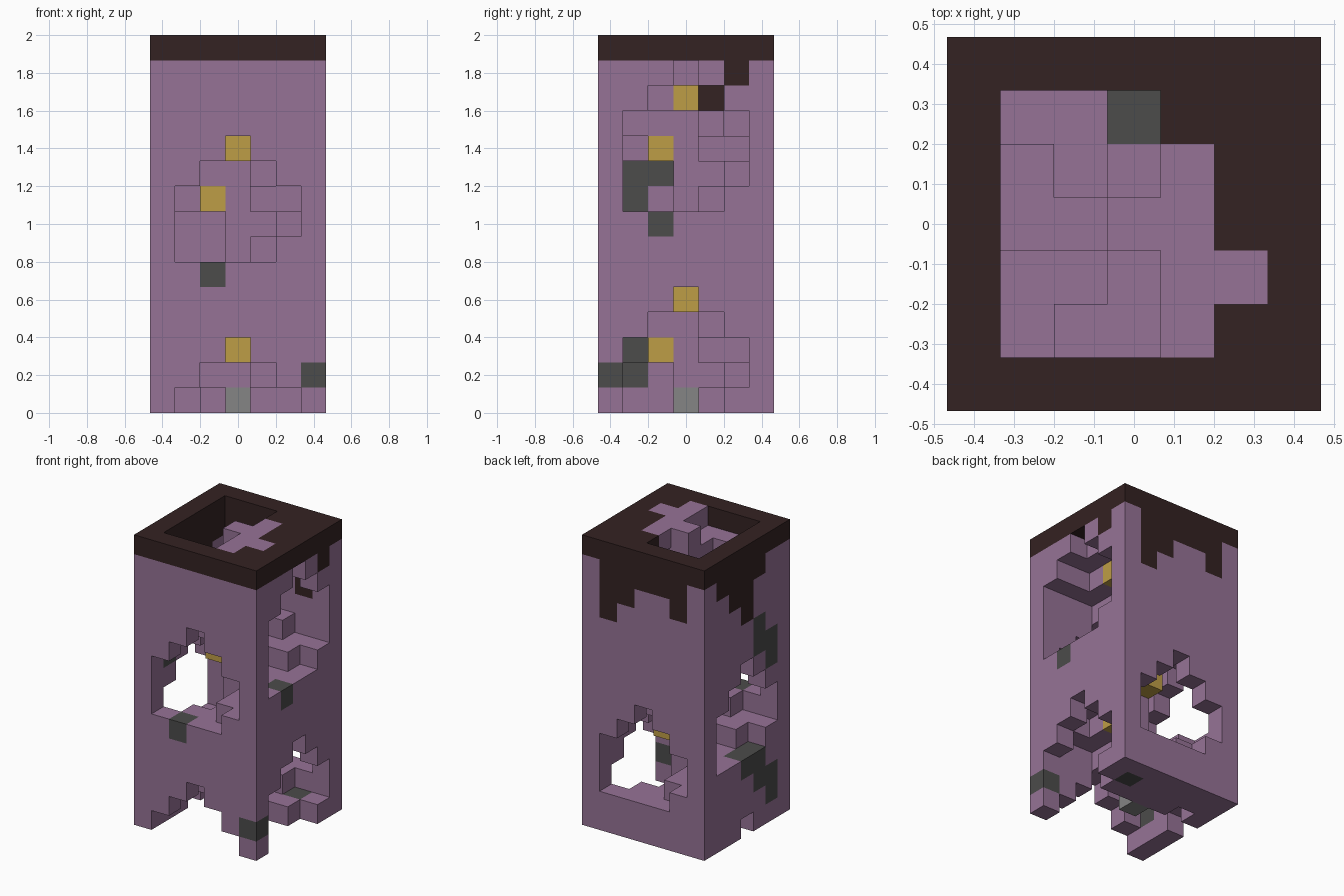
import bpy
import bmesh
from mathutils import Vector

if "Cube" in bpy.data.objects:
    bpy.data.objects.remove(bpy.data.objects["Cube"], do_unlink=True)

WIDE, HIGH = 7, 15
UNIT = 2 / HIGH
MID = WIDE // 2
LAST = WIDE - 1

COLOURS = {
    "purple": (0.305, 0.171, 0.305),
    "dark_brown": (0.034, 0.016, 0.016),
    "gold": (0.515, 0.337, 0.061),
    "dark_grey": (0.072, 0.072, 0.070),
    "light_grey": (0.235, 0.235, 0.235),
}
SLOT = {name: n for n, name in enumerate(COLOURS)}
MATERIALS = []
for name, rgb in COLOURS.items():
    mat = bpy.data.materials.new(name)
    mat.use_nodes = True
    mat.diffuse_color = (*rgb, 1)
    bsdf = next(n for n in mat.node_tree.nodes if n.type == "BSDF_PRINCIPLED")
    bsdf.inputs["Base Color"].default_value = (*rgb, 1)
    bsdf.inputs["Roughness"].default_value = 0.9
    MATERIALS.append(mat)


def on_side(side, u):
    """Wall block column on a side, counted from the left as seen from outside."""
    return {"front": (u, 0), "right": (LAST, u),
            "back": (LAST - u, LAST), "left": (0, LAST - u)}[side]


# Square hollow tower wall
walls = {(x, y, z) for x in range(WIDE) for y in range(WIDE) for z in range(HIGH)
         if x in (0, LAST) or y in (0, LAST)}


# Stepped arch windows, climbing round the tower
def cut_window(side, peak):
    rows = [(3, 3), (2, 4), (1, 5), (1, 5), (1, 4)]
    for drop, (first, last) in enumerate(rows):
        for u in range(first, last + 1):
            walls.discard((*on_side(side, u), peak - drop))


for side, peak in (("left", 0), ("front", 2), ("right", 4), ("back", 6),
                   ("left", 8), ("front", 10), ("right", 12), ("right", 13)):
    cut_window(side, peak)

# Centre post
post = {(MID, MID, z) for z in range(HIGH)}

# Spiral steps, eight to a turn and three blocks thick, with hanging lamps
steps, lamps = set(), set()
straight = [(0, -1), (0, -2), (-1, -2)]
corner = [(1, -1), (1, -2), (2, -2)]
for quarter in range(4):
    for rise, tread in enumerate((straight, corner)):
        for turn in (-8, 0, 8):
            top = 6 + 2 * quarter + rise + turn
            for x, y in tread:
                steps |= {(MID + x, MID + y, z)
                          for z in range(max(0, top - 3), min(HIGH, top))}
            if rise == 0 and 0 < top - 4 < HIGH - 1:
                x, y = tread[0]
                lamps.add((MID + x, MID + y, top - 4))
    straight = [(-y, x) for x, y in straight]
    corner = [(-y, x) for x, y in corner]
steps.add((4, 5, HIGH - 1))

# Painted blocks: dark rim with drips, grey stones, pale foot of the post
paint = {}
for x in range(WIDE):
    for y in range(WIDE):
        if x in (0, LAST) or y in (0, LAST):
            paint[x, y, HIGH - 1] = "dark_brown"
for side, drips in (("back", (1, 4, 3, 2, 2, 3, 1)),
                    ("left", (1, 2, 3, 4, 2, 1, 1)),
                    ("right", (1, 1, 1, 1, 1, 2, 1))):
    for u, length in enumerate(drips):
        for n in range(length):
            paint[(*on_side(side, u), HIGH - 1 - n)] = "dark_brown"
for x, y in ((5, 1), (5, 3), (5, 4), (5, 5), (4, 5)):
    paint[x, y, HIGH - 1] = "dark_brown"
for cell in ((2, 0, 5), (6, 0, 1), (6, 2, 7), (5, 5, 0), (3, 5, 9),
             (0, 1, 8), (0, 1, 9), (0, 2, 9), (0, 2, 10), (0, 3, 3),
             (0, 2, 3), (0, 2, 2), (0, 1, 2), (0, 1, 1), (1, 1, 2)):
    paint[cell] = "dark_grey"
paint[MID, MID, 0] = "light_grey"
for cell in lamps:
    paint[cell] = "gold"

SOLID = walls | post | steps | lamps
AXES = [Vector(v) for v in ((1, 0, 0), (0, 1, 0), (0, 0, 1))]


def build(name, cells):
    """Make a blocky mesh from cells, keeping only the exposed faces."""
    bm = bmesh.new()
    for cell in sorted(cells):
        centre = Vector(cell) + Vector((0.5, 0.5, 0.5))
        for n, axis in enumerate(AXES):
            for sign in (-1, 1):
                out = axis * sign
                if tuple(int(c) for c in Vector(cell) + out) in SOLID:
                    continue
                a, b = AXES[(n + 1) % 3] * sign, AXES[(n + 2) % 3]
                verts = []
                for p, q in ((-1, -1), (1, -1), (1, 1), (-1, 1)):
                    co = centre + (out + a * p + b * q) / 2
                    co -= Vector((WIDE / 2, WIDE / 2, 0))
                    verts.append(bm.verts.new(co * UNIT))
                face = bm.faces.new(verts)
                face.material_index = SLOT[paint.get(cell, "purple")]
    bmesh.ops.remove_doubles(bm, verts=bm.verts, dist=UNIT / 100)
    mesh = bpy.data.meshes.new(name)
    bm.to_mesh(mesh)
    bm.free()
    for mat in MATERIALS:
        mesh.materials.append(mat)
    bpy.context.collection.objects.link(bpy.data.objects.new(name, mesh))


build("tower_wall", walls)
build("centre_post", post)
build("spiral_steps", steps)
build("hanging_lamps", lamps)
